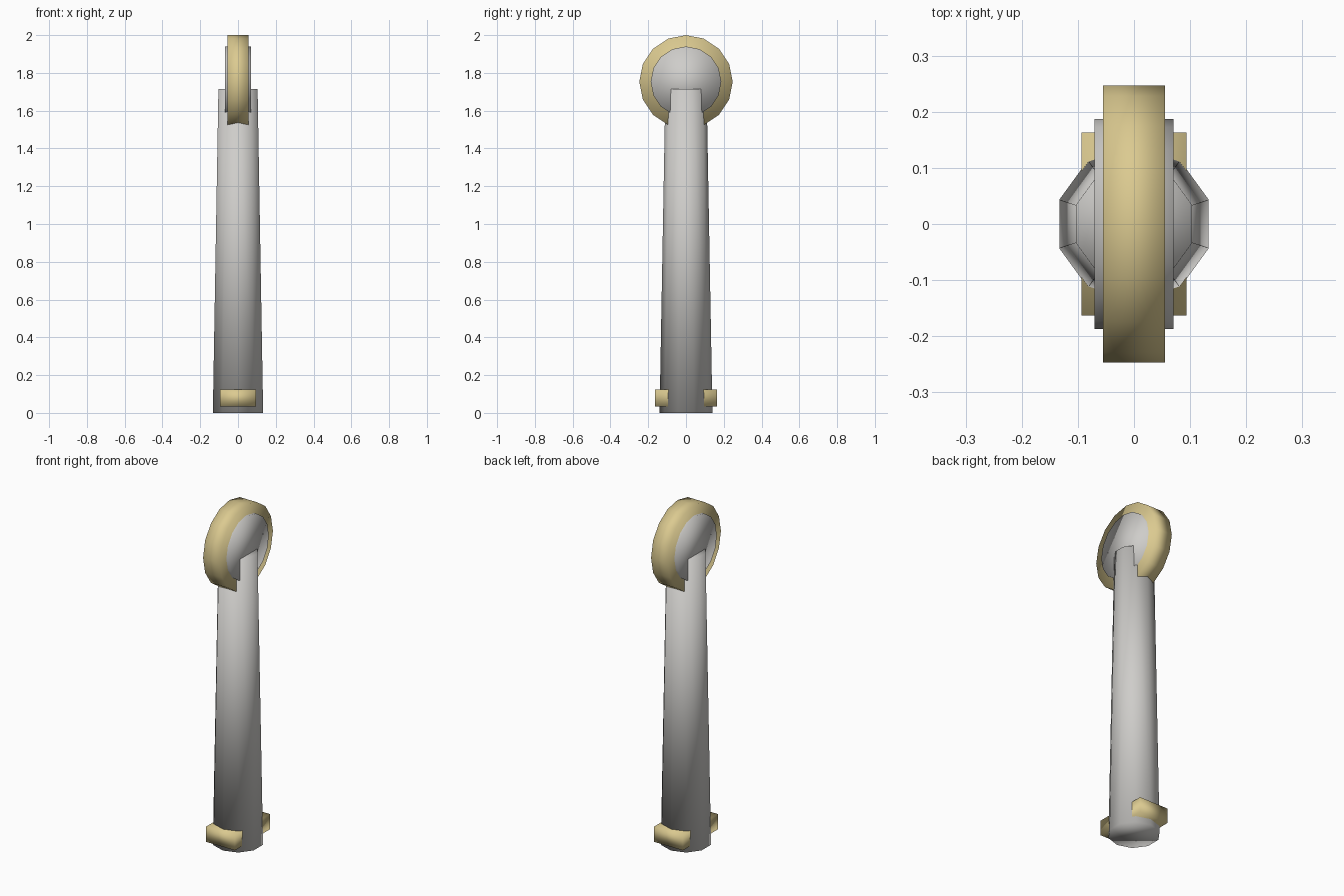
import bpy
import math

cube = bpy.data.objects.get("Cube")
if cube:
    bpy.data.objects.remove(cube, do_unlink=True)


def make_material(name, rgb):
    mat = bpy.data.materials.new(name)
    mat.use_nodes = True
    colour = (*rgb, 1.0)
    mat.diffuse_color = colour
    mat.node_tree.nodes["Principled BSDF"].inputs["Base Color"].default_value = colour
    return mat


grey = make_material("pale grey", (0.62, 0.61, 0.59))
gold = make_material("pale gold", (0.71, 0.59, 0.28))


def finish(name, mat):
    """Name the active object, bake its transform, colour it and shade it smooth."""
    obj = bpy.context.object
    obj.name = obj.data.name = name
    bpy.ops.object.transform_apply(location=False, rotation=True, scale=True)
    obj.data.materials.append(mat)
    bpy.ops.object.shade_smooth()
    return obj


def wheel(name, radius, width, mat):
    """Sixteen-sided disc standing upright with its axle along x."""
    bpy.ops.mesh.primitive_cylinder_add(
        vertices=16, radius=radius, depth=width,
        location=(0, 0, WHEEL_Z), rotation=(0, math.pi / 2, 0))
    return finish(name, mat)


WHEEL_Z = 1.753
COLUMN_HEIGHT = 1.715

# Tapered ten-sided column
bpy.ops.mesh.primitive_cone_add(
    vertices=10, radius1=0.14, radius2=0.109, depth=COLUMN_HEIGHT,
    location=(0, 0, COLUMN_HEIGHT / 2))
finish("column", grey)

# Upright wheel at the top: gold rim and a slightly wider grey hub
wheel("wheel_rim", 0.247, 0.11, gold)
wheel("wheel_hub", 0.187, 0.14, grey)

# Gold bar running through the column near the base
bpy.ops.mesh.primitive_cube_add(size=1, location=(0, 0, 0.08))
bpy.context.object.scale = (0.188, 0.326, 0.09)
finish("base_bar", gold)
